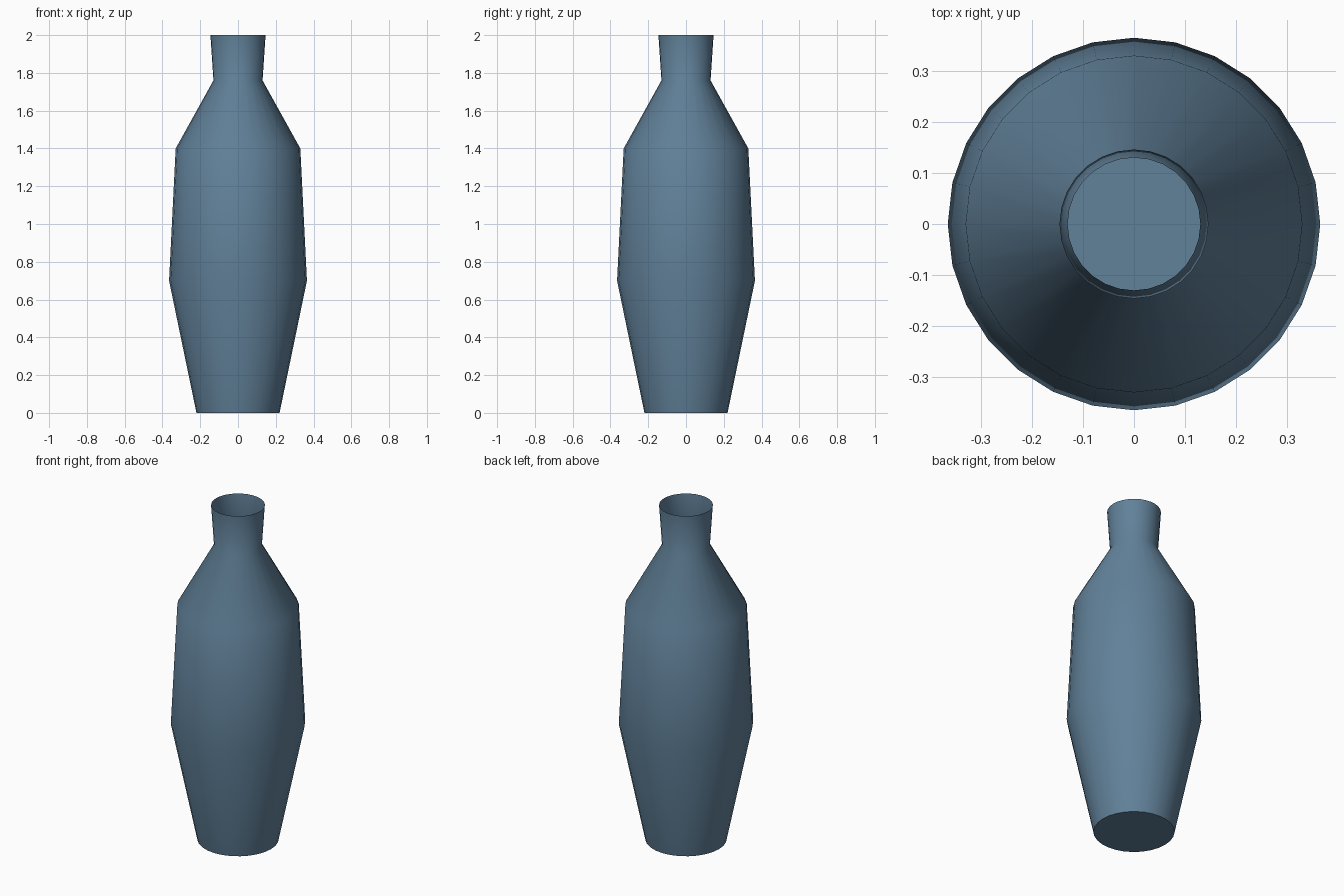
import bpy, bmesh, math

if "Cube" in bpy.data.objects:
    bpy.data.objects.remove(bpy.data.objects["Cube"])

SIDES = 28
# Radius and height of each ring, from base to lip
PROFILE = [(0.22, 0.0), (0.365, 0.70), (0.33, 1.40), (0.13, 1.76), (0.146, 2.0)]

glaze = bpy.data.materials.new("slate blue glaze")
glaze.diffuse_color = (0.12, 0.22, 0.32, 1)
glaze.use_nodes = True
glaze.node_tree.nodes["Principled BSDF"].inputs["Base Color"].default_value = glaze.diffuse_color

bm = bmesh.new()
rings = []
for r, z in PROFILE:
    rings.append([bm.verts.new((r * math.cos(2 * math.pi * i / SIDES),
                                r * math.sin(2 * math.pi * i / SIDES), z))
                  for i in range(SIDES)])

# Thin wall, open at the mouth
for low, high in zip(rings, rings[1:]):
    for i in range(SIDES):
        j = (i + 1) % SIDES
        bm.faces.new((low[i], low[j], high[j], high[i]))

# Flat base
bm.faces.new(rings[0][::-1])

mesh = bpy.data.meshes.new("vase")
bm.to_mesh(mesh)
bm.free()
mesh.materials.append(glaze)
vase = bpy.data.objects.new("vase", mesh)
bpy.context.collection.objects.link(vase)

# Smooth body with a crisp base edge
bpy.context.view_layer.objects.active = vase
vase.select_set(True)
bpy.ops.object.shade_smooth_by_angle(angle=math.radians(40))
